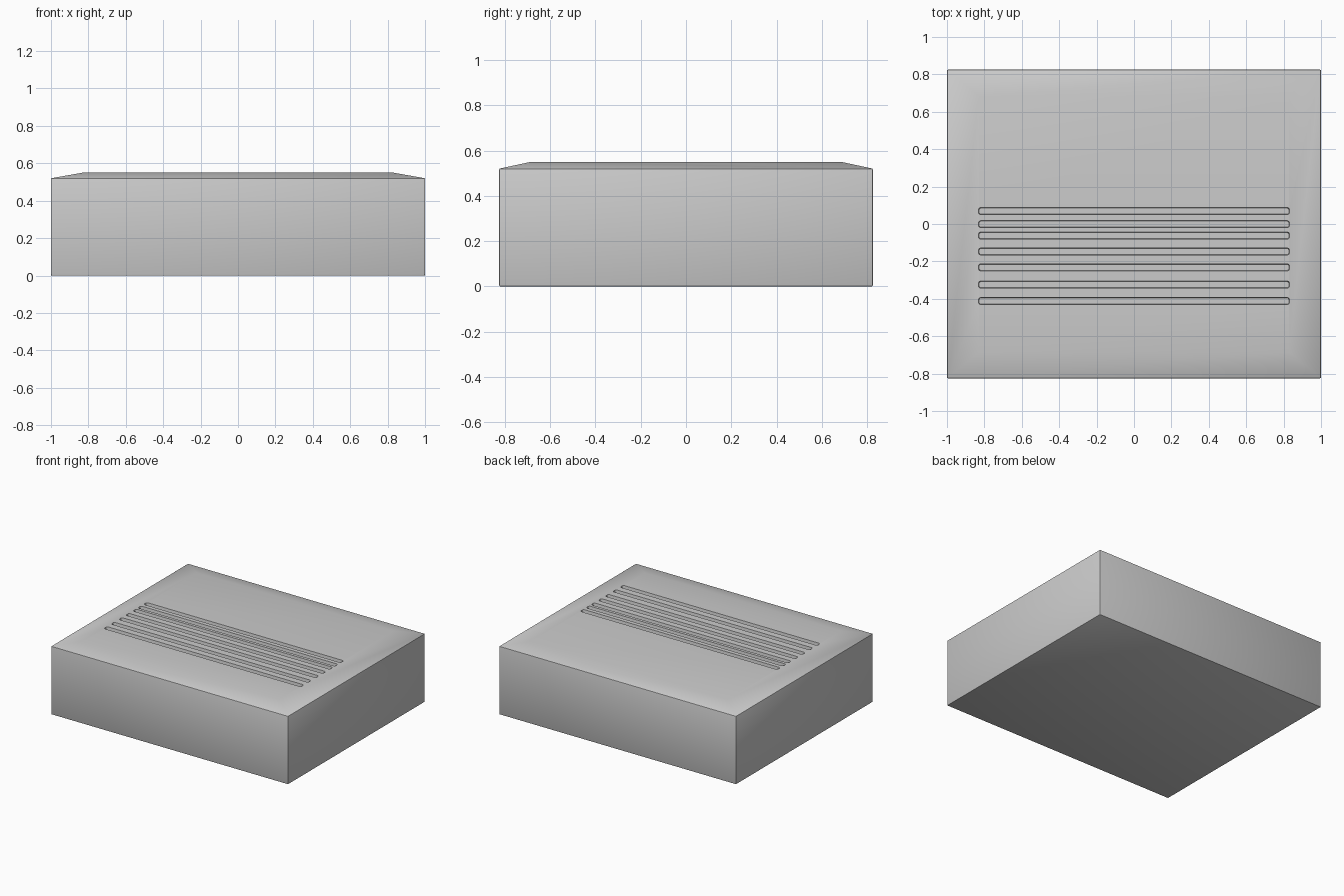
import bpy, bmesh, math

if "Cube" in bpy.data.objects:
    bpy.data.objects.remove(bpy.data.objects["Cube"])

HX, HY = 1.0, 0.825
RIM, TOP = 0.52, 0.55


def mesh_object(name, bm):
    bmesh.ops.recalc_face_normals(bm, faces=bm.faces)
    me = bpy.data.meshes.new(name)
    bm.to_mesh(me)
    bm.free()
    ob = bpy.data.objects.new(name, me)
    bpy.context.collection.objects.link(ob)
    return ob


def loft(bm, rings):
    """Closed solid through matching vertex rings."""
    vs = [[bm.verts.new(p) for p in r] for r in rings]
    n = len(vs[0])
    for a, b in zip(vs, vs[1:]):
        for i in range(n):
            j = (i + 1) % n
            bm.faces.new((a[i], a[j], b[j], b[i]))
    bm.faces.new(vs[0][::-1])
    bm.faces.new(vs[-1])


def rounded_rect(cy, hx, hy, r, z, seg=4):
    pts = []
    for k, (sx, sy) in enumerate([(1, 1), (-1, 1), (-1, -1), (1, -1)]):
        for i in range(seg + 1):
            a = math.pi / 2 * (k + i / seg)
            pts.append((sx * (hx - r) + r * math.cos(a),
                        cy + sy * (hy - r) + r * math.sin(a), z))
    return pts


def rect(hx, hy, z):
    return [(hx, hy, z), (-hx, hy, z), (-hx, -hy, z), (hx, -hy, z)]


# Housing: box with shallow sloped border around the top
bm = bmesh.new()
loft(bm, [rect(HX, HY, 0), rect(HX, HY, RIM), rect(0.83, 0.685, TOP)])
housing = mesh_object("housing", bm)

# Vent slots: rounded, slightly tapered cutters
bm = bmesh.new()
for cy in (0.069, -0.001, -0.062, -0.147, -0.232, -0.324, -0.412):
    loft(bm, [rounded_rect(cy, 0.828, 0.016, 0.01, TOP - 0.02),
              rounded_rect(cy, 0.832, 0.0195, 0.013, TOP + 0.004)])
cutter = mesh_object("slot_cutter", bm)
cutter.hide_render = True

# Soft outer edges, then cut the slots
bev = housing.modifiers.new("soft_edges", 'BEVEL')
bev.width = 0.005
bev.segments = 2
bev.limit_method = 'ANGLE'
bev.angle_limit = math.radians(40)
cut = housing.modifiers.new("slots", 'BOOLEAN')
cut.operation = 'DIFFERENCE'
cut.solver = 'EXACT'
cut.object = cutter

bpy.context.view_layer.objects.active = housing
housing.select_set(True)
cutter.select_set(False)
for m in ("soft_edges", "slots"):
    bpy.ops.object.modifier_apply(modifier=m)
bpy.data.objects.remove(cutter, do_unlink=True)
bpy.ops.object.shade_smooth_by_angle(angle=math.radians(35))
